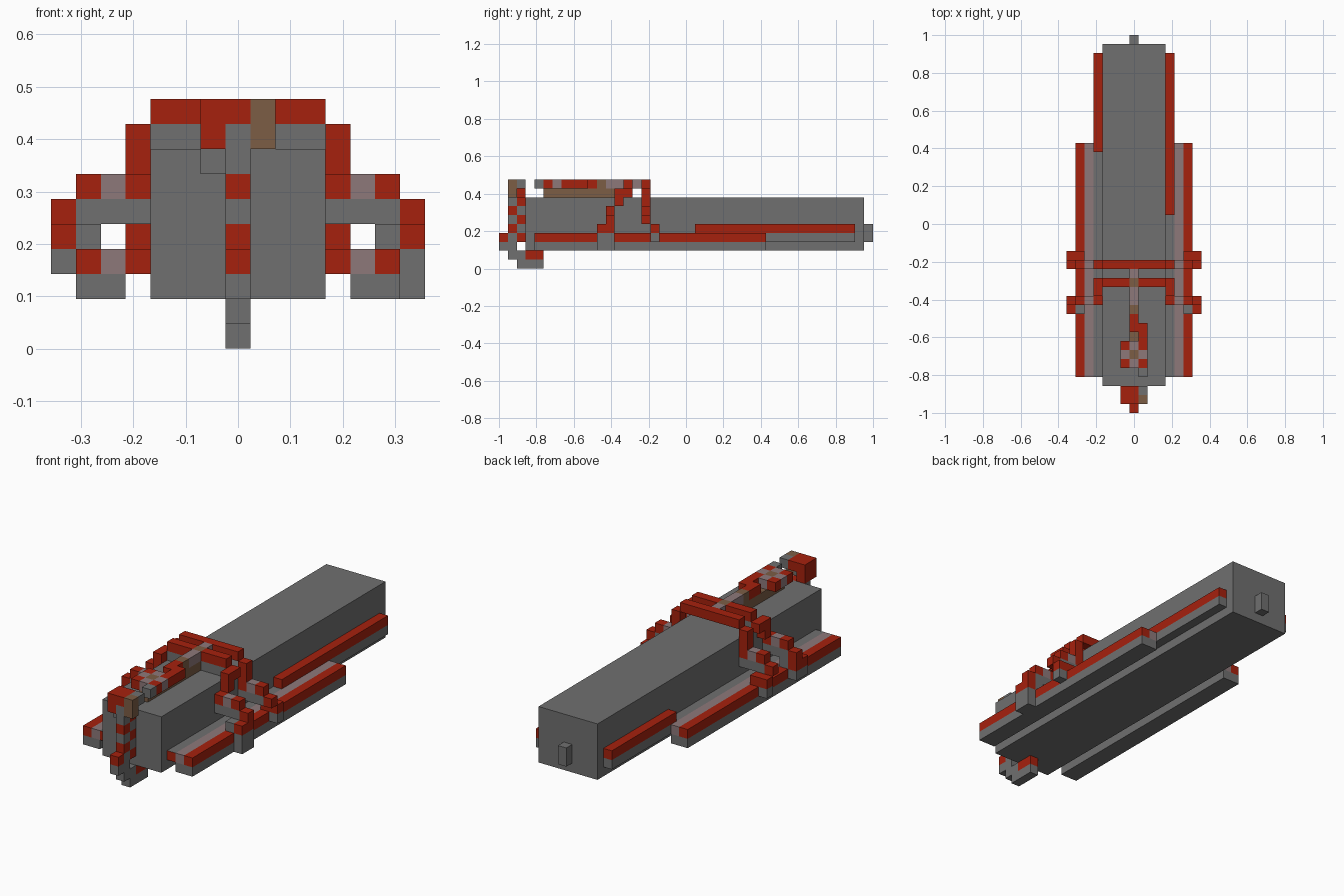
import bpy, bmesh

U = 1 / 21  # edge of one cell; the grid is 42 cells long

if "Cube" in bpy.data.objects:
    bpy.data.objects.remove(bpy.data.objects["Cube"], do_unlink=True)


def make_material(name, rgb):
    m = bpy.data.materials.new(name)
    m.use_nodes = True
    m.diffuse_color = (*rgb, 1)
    m.node_tree.nodes["Principled BSDF"].inputs["Base Color"].default_value = (*rgb, 1)
    return m


PALETTE = [
    make_material("grey", (0.16, 0.16, 0.16)),
    make_material("red", (0.38, 0.015, 0.004)),
    make_material("pale_pink", (0.27, 0.19, 0.195)),
    make_material("brown", (0.2, 0.11, 0.06)),
]
GREY, RED, PINK, BROWN = range(4)


def span(v):
    return v if isinstance(v, tuple) else (v, v)


def mirror(cells):
    """Copy cells to the other side of the middle plane."""
    return cells + [(c, (-span(x)[1], -span(x)[0]), y, z) for c, x, y, z in cells]


def build(name, cells, front=None):
    """Make boxes from inclusive cell ranges (colour, x, y, z)."""
    bm = bmesh.new()
    for colour, *ranges in cells:
        (x0, x1), (y0, y1), (z0, z1) = map(span, ranges)
        low = ((x0 - 0.5) * U, y0 * U - 1, z0 * U)
        size = ((x1 - x0 + 1) * U, (y1 - y0 + 1) * U, (z1 - z0 + 1) * U)
        box = bmesh.ops.create_cube(bm, size=1)
        for v in box["verts"]:
            v.co = [low[i] + size[i] * (v.co[i] + 0.5) for i in range(3)]
        for f in {f for v in box["verts"] for f in v.link_faces}:
            f.normal_update()
            f.material_index = colour if front is None or f.normal.y > -0.9 else front
    mesh = bpy.data.meshes.new(name)
    for m in PALETTE:
        mesh.materials.append(m)
    bm.to_mesh(mesh)
    bm.free()
    ob = bpy.data.objects.new(name, mesh)
    bpy.context.collection.objects.link(ob)


# Long hull and the peg at its back
build("body", [(GREY, (-3, 3), (3, 40), (2, 7))])
build("back_peg", [(GREY, 0, 41, (3, 4))])

# Side rails
build("inner_rails", mirror([(GREY, 4, (4, 39), 3)]), front=RED)
build("upper_rail_left", [(RED, 4, (22, 39), 4)])
build("upper_rail_right", [(RED, -4, (29, 39), 4)])
build("lower_rails", mirror([
    (GREY, (5, 6), (4, 29), 2), (PINK, 5, (4, 29), 3), (RED, 6, (4, 29), 3)]))

# Rear arch with legs stepping outwards
build("rear_arch", [(RED, (-3, 3), 16, 9)])
build("rear_legs", mirror([
    (RED, 4, 16, (7, 8)), (RED, 4, 16, 6), (PINK, 5, 16, 6), (RED, 6, 16, 6),
    (GREY, (4, 6), 16, 5), (RED, 7, 16, 5), (RED, 6, 17, 4),
    (RED, 7, 17, 4), (GREY, 7, 17, 3)]))

# Front arch with legs slanting forwards
build("front_arch", [
    (RED, (-3, -1), 14, 9), (BROWN, 0, 14, 9), (RED, (1, 3), 14, 9),
    (GREY, (-3, 3), 14, 8)])
build("front_legs", mirror([
    (RED, 4, (13, 14), 8), (RED, 4, 13, 7), (RED, 4, 12, 6),
    (PINK, 5, 12, 6), (RED, 6, 12, 6), (GREY, (4, 6), 12, 5),
    (RED, 7, 12, 5), (GREY, 6, (11, 12), 4), (RED, 7, (11, 12), 4),
    (GREY, 7, (11, 12), 3)]))
build("left_foot", [(GREY, 7, (11, 12), 2)])

# Ridge along the top
build("ridge_base", [(BROWN, 0, (5, 13), 8)])
build("ridge", [
    (PINK, 0, 15, 9), (PINK, 0, (12, 13), 9), (BROWN, 0, 11, 9),
    (RED, 0, (9, 10), 9), (RED, 1, (8, 9), 9), (GREY, 1, 4, 9)])

# Checkered flower on the ridge
build("flower", [
    (BROWN if x == 0 and y == 6 else RED if x and y != 6 else PINK, x, y, 9)
    for x in (-1, 0, 1) for y in (5, 6, 7)])

# Bow column with its crest and foot
build("bow_column", [
    (RED if (y + z) % 2 else GREY, 0, y, z) for y in (1, 2) for z in range(3, 8)])
build("bow_crest", [
    (RED, -1, (1, 2), (8, 9)), (GREY, -1, 2, 7), (RED, 0, (1, 2), 9),
    (GREY, 0, 1, 8), (BROWN, 1, 1, (8, 9)), (GREY, 1, 2, 9)])
build("bow_foot", [
    (RED, 0, 0, 3), (GREY, 0, 0, 2), (GREY, 0, 1, (1, 2)),
    (GREY, 0, 2, 1), (RED, 0, (3, 4), 1), (GREY, 0, (2, 4), 0)])
